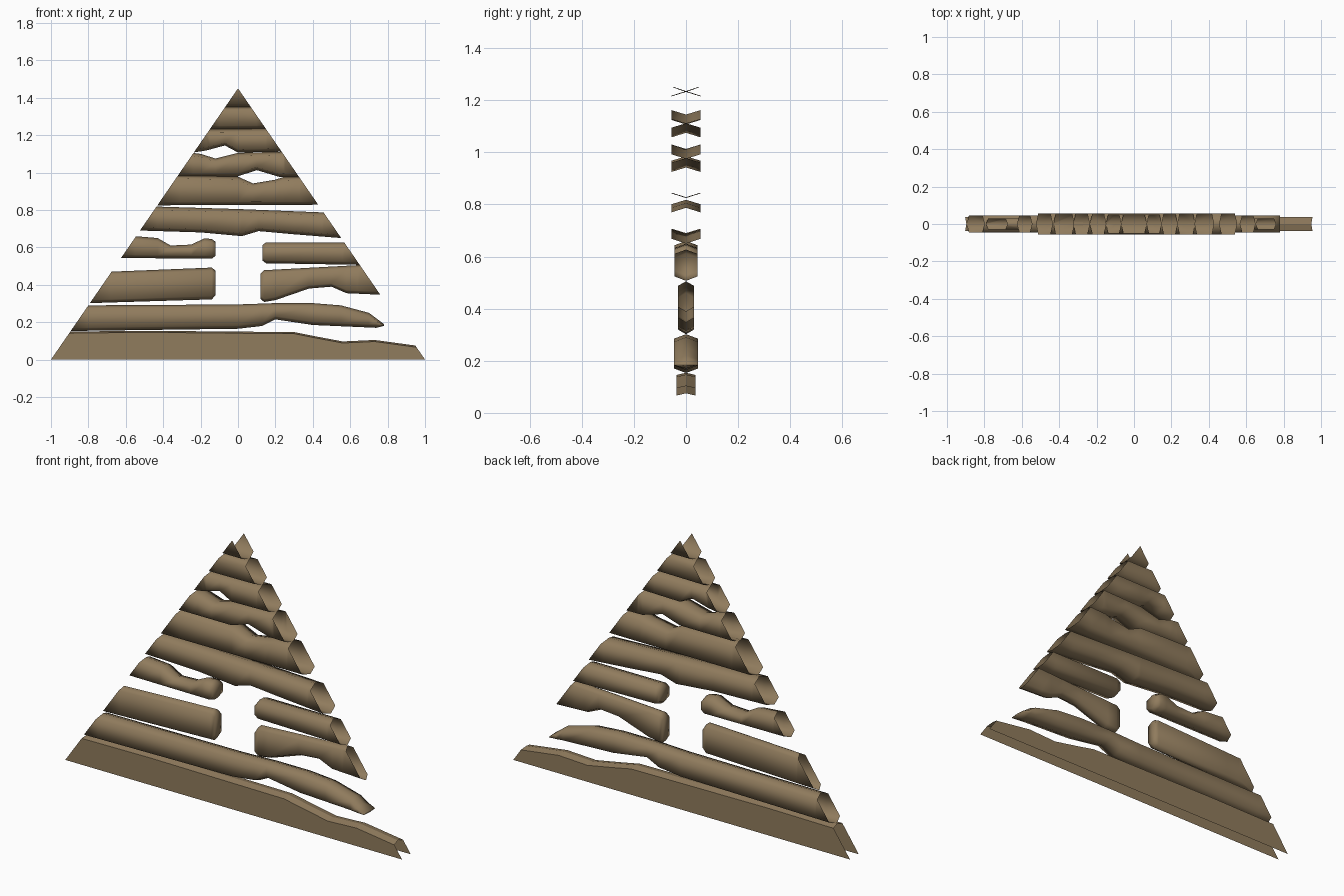
import bpy, bmesh
from mathutils import Vector

if "Cube" in bpy.data.objects:
    bpy.data.objects.remove(bpy.data.objects["Cube"])

HEIGHT = 1.45   # gable apex, base half width is 1

wood = bpy.data.materials.new("weathered_brown_wood")
wood.diffuse_color = (0.28, 0.2, 0.11, 1)
wood.use_nodes = True
wood.node_tree.nodes["Principled BSDF"].inputs["Base Color"].default_value = wood.diffuse_color


def level(line, x):
    """Height of a polyline at x, held constant past its ends."""
    if x <= line[0][0]:
        return line[0][1]
    for (xa, za), (xb, zb) in zip(line, line[1:]):
        if x <= xb:
            return za + (zb - za) * (x - xa) / (xb - xa)
    return line[-1][1]


def plank(name, half, low, high, left=None, right=None, open_bottom=False):
    """Hexagonal board with worn edges; ends are sliced open on the gable slope
    unless left/right gives the x of a closed end."""
    xs = {p[0] for p in low + high}
    x0 = -1.1 if left is None else left
    x1 = 1.1 if right is None else right
    xs = sorted({x for x in xs if x0 < x < x1} | {x0, x1})
    bm = bmesh.new()
    rings = []
    for x in xs:
        zb, zt = level(low, x), level(high, x)
        b = min(0.017, (zt - zb) * 0.3)
        if open_bottom:
            sec = [(-half, zb), (-half, zt - b / 2), (0, zt), (half, zt - b / 2), (half, zb)]
        else:
            sec = [(0, zb), (-half, zb + b), (-half, zt - b),
                   (0, zt), (half, zt - b), (half, zb + b)]
        rings.append([bm.verts.new((x, y, z)) for y, z in sec])
    n = len(rings[0])
    for a, c in zip(rings, rings[1:]):
        for i in range(n - 1 if open_bottom else n):
            j = (i + 1) % n
            bm.faces.new((a[i], a[j], c[j], c[i]))
    # closed ends
    if left is not None:
        bm.faces.new(rings[0])
    if right is not None:
        bm.faces.new(rings[-1])
    bmesh.ops.recalc_face_normals(bm, faces=bm.faces)
    if open_bottom:
        bm.faces.ensure_lookup_table()
        if bm.faces[0].normal.y > 0:
            bmesh.ops.reverse_faces(bm, faces=bm.faces)
    # gable cuts
    for s in (-1, 1):
        bmesh.ops.bisect_plane(bm, geom=bm.verts[:] + bm.edges[:] + bm.faces[:],
                               plane_co=Vector((s, 0, 0)),
                               plane_no=Vector((s * HEIGHT, 0, 1)).normalized(),
                               clear_outer=True)
    for f in bm.faces:
        f.smooth = not open_bottom
    me = bpy.data.meshes.new(name)
    bm.to_mesh(me)
    bm.free()
    me.materials.append(wood)
    bpy.context.collection.objects.link(bpy.data.objects.new(name, me))


# lower full-width planks
plank("base_plank", 0.037, [(-1, 0), (1, 0)],
      [(-.9, .15), (-.5, .154), (.3, .147), (.4, .127), (.56, .097), (.73, .105), (.95, .075)],
      open_bottom=True)
plank("second_plank", 0.046,
      [(-.9, .153), (0, .165), (.13, .18), (.2, .215), (.4, .185), (.74, .17), (.78, .18)],
      [(-.8, .29), (0, .295), (.2, .302), (.4, .302), (.55, .29), (.7, .25), (.78, .19)],
      right=.78)

# planks interrupted by the window
plank("lower_left_window_plank", 0.03,
      [(-.79, .302), (-.6, .308), (-.14, .322), (-.12, .345)],
      [(-.68, .47), (-.14, .492), (-.12, .475)], right=-.12)
plank("lower_right_window_plank", 0.03,
      [(.12, .325), (.14, .308), (.2, .318), (.38, .38), (.5, .39), (.58, .355), (.76, .347)],
      [(.12, .46), (.14, .478), (.64, .505)], left=.12)
plank("upper_left_window_plank", 0.045,
      [(-.62, .543), (-.14, .54), (-.12, .555)],
      [(-.55, .66), (-.43, .65), (-.36, .61), (-.25, .615), (-.18, .648), (-.14, .645), (-.12, .63)],
      right=-.12)
plank("upper_right_window_plank", 0.045,
      [(.13, .53), (.15, .515), (.64, .507)],
      [(.13, .612), (.15, .627), (.56, .627)], left=.13)

# upper planks
plank("lintel_plank", 0.055,
      [(-.52, .69), (-.2, .68), (.02, .66), (.11, .687), (.3, .67), (.55, .65)],
      [(-.43, .818), (0, .805), (.45, .787)])
plank("sixth_plank", 0.055, [(-.43, .825), (.42, .828)],
      [(-.31, .985), (0, .978), (.08, .942), (.2, .962), (.24, .975), (.33, .978)])
plank("seventh_plank", 0.055,
      [(-.32, .98), (0, .98), (.1, 1.013), (.22, .977), (.33, .975)],
      [(-.24, 1.105), (-.2, 1.1), (-.12, 1.075), (0, 1.105), (.25, 1.112)])
plank("eighth_plank", 0.055,
      [(-.24, 1.107), (-.17, 1.118), (-.07, 1.145), (0, 1.107), (.25, 1.112)],
      [(-.15, 1.232), (.15, 1.235)])
plank("ninth_plank", 0.05, [(-.15, 1.232), (.15, 1.235)], [(-.1, 1.35), (.1, 1.35)])
plank("apex_plank", 0.05, [(-.1, 1.35), (.1, 1.35)], [(-.1, 1.5), (.1, 1.5)])
